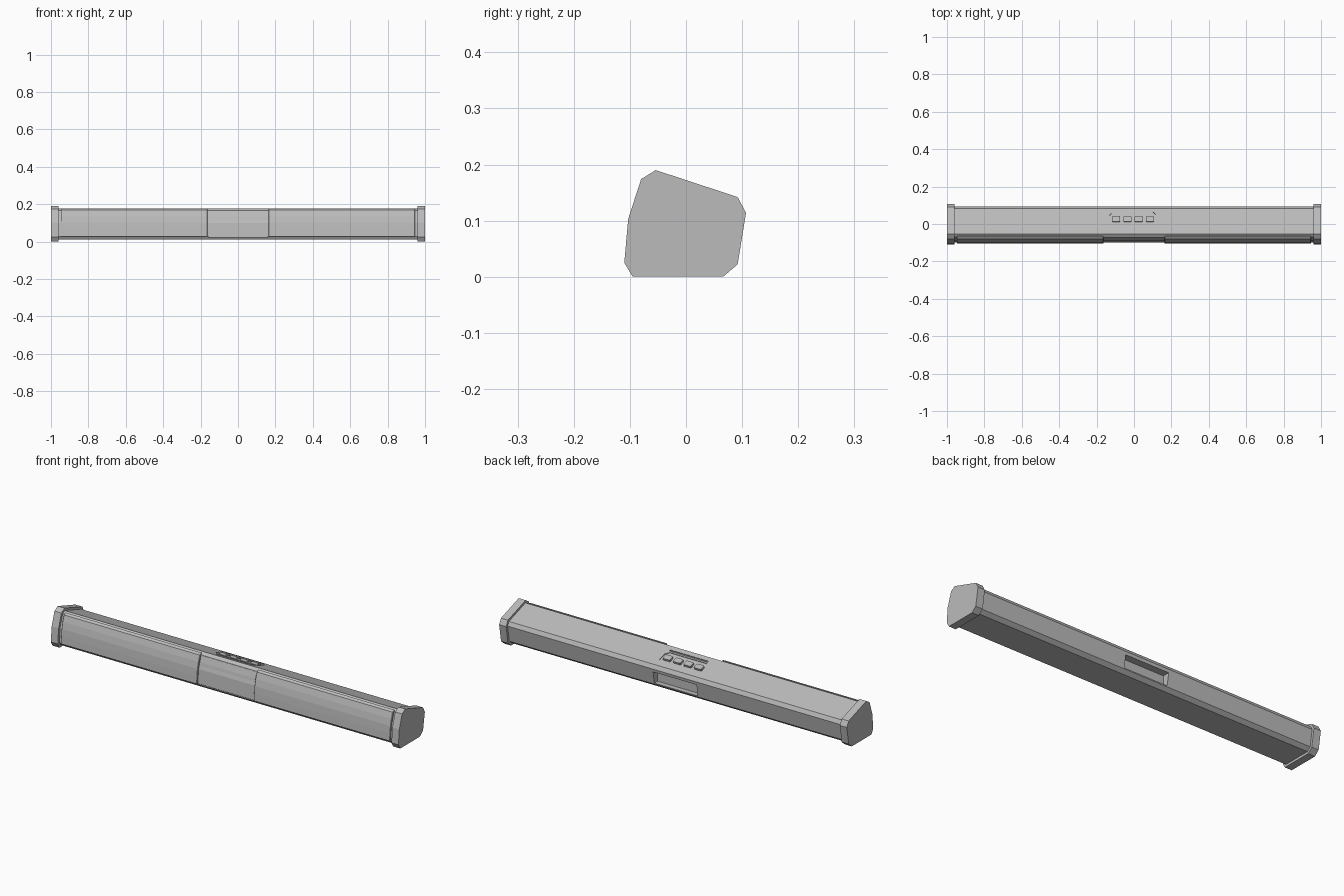
import bpy, bmesh, math
from mathutils import Matrix, Vector

if "Cube" in bpy.data.objects:
    bpy.data.objects.remove(bpy.data.objects["Cube"])

grey = bpy.data.materials.new("plain_grey")
grey.use_nodes = True
grey.diffuse_color = (0.5, 0.5, 0.5, 1)
grey.node_tree.nodes["Principled BSDF"].inputs["Base Color"].default_value = (0.5, 0.5, 0.5, 1)

# End cap outline as (y, z), anticlockwise seen from +x
CAP = [(-0.095, 0), (0.066, 0), (0.092, 0.022), (0.107, 0.114), (0.092, 0.142),
       (-0.054, 0.19), (-0.08, 0.174), (-0.103, 0.103), (-0.11, 0.025)]


def inset(outline, d):
    """Move every edge of a convex outline inward by d."""
    pts = [Vector(p) for p in outline]
    result = []
    for i, p in enumerate(pts):
        a = (p - pts[i - 1]).normalized()
        b = (pts[(i + 1) % len(pts)] - p).normalized()
        na, nb = Vector((-a.y, a.x)), Vector((-b.y, b.x))
        result.append(tuple(p + (na + nb) * d / (1 + na.dot(nb))))
    return result


def prism(name, outline, depth, matrix):
    """Extrude a flat outline along local z and place it."""
    bm = bmesh.new()
    face = bm.faces.new([bm.verts.new((a, b, 0)) for a, b in outline])
    moved = bmesh.ops.extrude_face_region(bm, geom=[face])["geom"]
    bmesh.ops.translate(bm, vec=(0, 0, depth),
                        verts=[v for v in moved if isinstance(v, bmesh.types.BMVert)])
    bm.transform(matrix)
    bmesh.ops.recalc_face_normals(bm, faces=bm.faces)
    mesh = bpy.data.meshes.new(name)
    bm.to_mesh(mesh)
    bm.free()
    mesh.materials.append(grey)
    obj = bpy.data.objects.new(name, mesh)
    bpy.context.collection.objects.link(obj)
    return obj


def along_x(name, outline, x0, x1):
    axes = Matrix(((0, 0, 1, x0), (1, 0, 0, 0), (0, 1, 0, 0), (0, 0, 0, 1)))
    return prism(name, outline, x1 - x0, axes)


def chamfered(w, h, c):
    """Rectangle outline with cut corners, centred on the origin."""
    w, h = w / 2, h / 2
    return [(-w + c, -h), (w - c, -h), (w, -h + c), (w, h - c),
            (w - c, h), (-w + c, h), (-w, h - c), (-w, -h + c)]


def cut(target, cutter):
    mod = target.modifiers.new("cut", "BOOLEAN")
    mod.operation, mod.solver, mod.object = "DIFFERENCE", "EXACT", cutter
    bpy.context.view_layer.objects.active = target
    bpy.ops.object.modifier_apply(modifier=mod.name)
    bpy.data.objects.remove(cutter)


# Main body
BODY = inset(CAP, 0.012)
body = along_x("body", BODY, -0.97, 0.97)

# Frame of the sloping top: local x across, local y down the slope, local z outward
front_top, back_top = Vector(BODY[5]), Vector(BODY[4])
slope = math.atan2(back_top.y - front_top.y, back_top.x - front_top.x)


def on_top(x, y, lift):
    z = front_top.y + (y - front_top.x) * math.tan(slope)
    return (Matrix.Translation((x, y, z)) @ Matrix.Rotation(slope, 4, "X")
            @ Matrix.Translation((0, 0, lift)))


# Control panel recess, indicator slot and rear socket recess
cut(body, prism("panel_cutter", chamfered(0.25, 0.08, 0.018), 0.02, on_top(-0.005, 0.026, -0.003)))
cut(body, prism("slot_cutter", chamfered(0.22, 0.008, 0.002), 0.02, on_top(0, -0.024, -0.005)))
socket = [(0.055, 0.034), (0.15, 0.034), (0.15, 0.096), (0.055, 0.096)]
cut(body, along_x("socket_cutter", socket, -0.125, 0.125))

# Four buttons
for i in range(4):
    prism(f"button_{i + 1}", chamfered(0.042, 0.03, 0.003), 0.012,
          on_top(-0.095 + 0.06 * i, 0.026, -0.004))

# Curved front strip shared by the speaker grilles and the centre panel
FRONT = [(-0.065, 0.177), (-0.079, 0.168), (-0.09, 0.137), (-0.098, 0.103),
         (-0.102, 0.065), (-0.105, 0.026), (-0.08, 0.026)]
along_x("centre_panel", [(y + 0.008, z - 0.004) for y, z in FRONT], -0.157, 0.157)

for side, s in (("left", 1), ("right", -1)):
    x0, x1 = sorted((0.163 * s, 0.947 * s))
    grille = along_x(side + "_grille", FRONT, x0, x1)
    bevel = grille.modifiers.new("soft_edges", "BEVEL")
    bevel.width, bevel.segments = 0.002, 1
    bevel.limit_method, bevel.angle_limit = "ANGLE", math.radians(50)

    x0, x1 = sorted((0.96 * s, s))
    along_x(side + "_end_cap", CAP, x0, x1)
